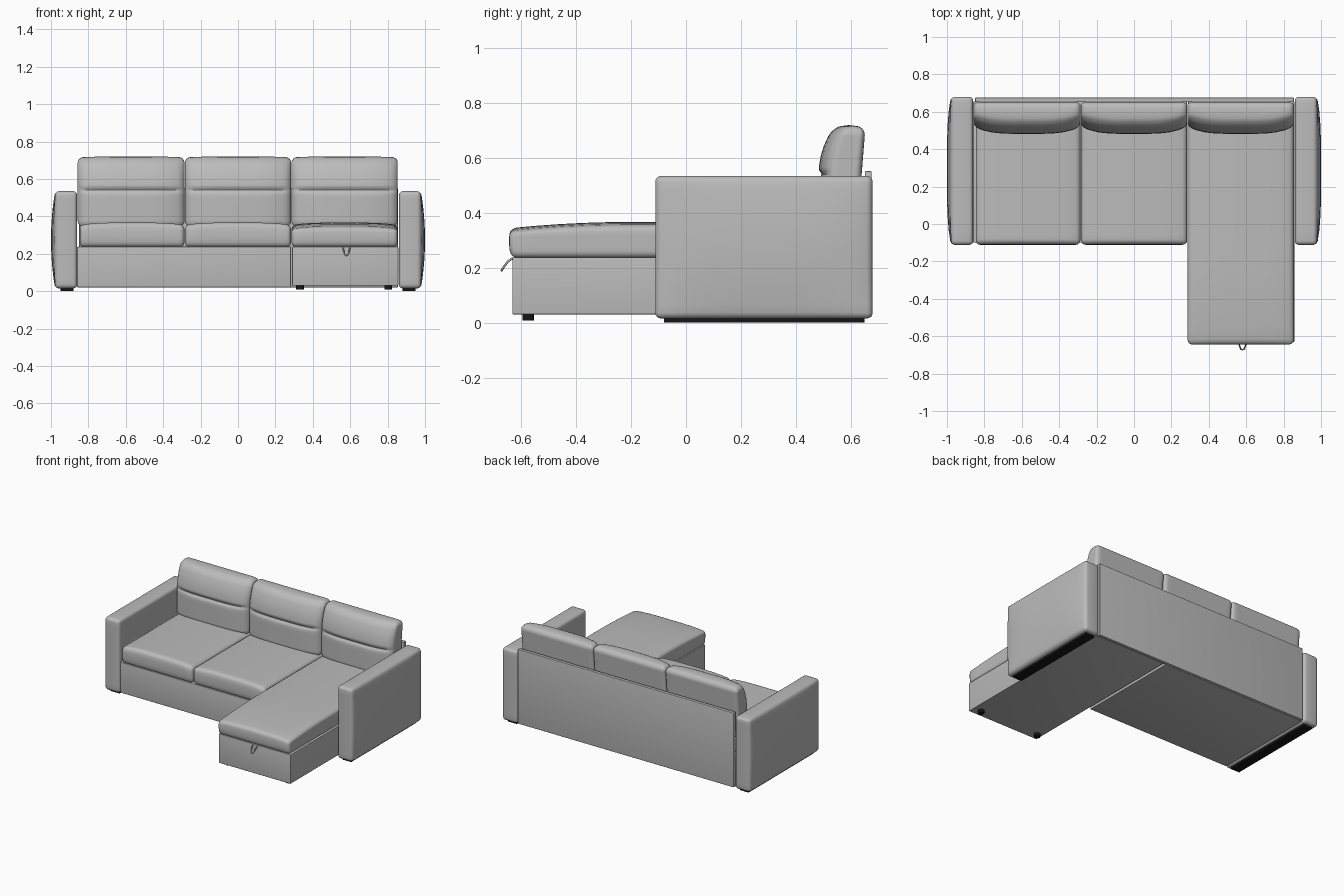
import bpy
import bmesh
import math
from mathutils import Vector

old = bpy.data.objects.get("Cube")
if old:
    bpy.data.objects.remove(old, do_unlink=True)


def material(name, value):
    mat = bpy.data.materials.new(name)
    mat.use_nodes = True
    colour = (value, value, value, 1)
    mat.diffuse_color = colour
    mat.node_tree.nodes["Principled BSDF"].inputs["Base Color"].default_value = colour
    return mat


GREY = material("grey upholstery", 0.5)
BLACK = material("black feet", 0.008)


def soft_box(name, low, high, radius, mat=GREY, cuts=(0, 0, 0), shape=None, extra_z=()):
    """Rounded box, sliced into a grid, with an optional function moving each vertex.
    The function gets the point and its -1..1 position inside the box."""
    low, high = Vector(low), Vector(high)
    centre, half = (low + high) / 2, (high - low) / 2
    bm = bmesh.new()
    bmesh.ops.create_cube(bm, size=2)
    for v in bm.verts:
        v.co = Vector(c + s * h for c, s, h in zip(centre, v.co, half))
    bmesh.ops.bevel(bm, geom=bm.edges[:], offset=radius, segments=4,
                    profile=0.5, affect='EDGES', clamp_overlap=True)
    for axis in range(3):
        normal = Vector((0, 0, 0))
        normal[axis] = 1
        places = [low[axis] + (high[axis] - low[axis]) * (i + 1) / (cuts[axis] + 1)
                  for i in range(cuts[axis])]
        if axis == 2:
            places += extra_z
        for place in places:
            bmesh.ops.bisect_plane(bm, geom=bm.verts[:] + bm.edges[:] + bm.faces[:],
                                   dist=1e-5, plane_co=normal * place, plane_no=normal)
    if shape:
        for v in bm.verts:
            unit = [(v.co[i] - centre[i]) / half[i] for i in range(3)]
            v.co = shape(v.co.copy(), *unit)
    bmesh.ops.recalc_face_normals(bm, faces=bm.faces[:])
    mesh = bpy.data.meshes.new(name)
    bm.to_mesh(mesh)
    bm.free()
    return finish(name, mesh, mat)


def finish(name, data, mat):
    obj = bpy.data.objects.new(name, data)
    bpy.context.collection.objects.link(obj)
    data.materials.append(mat)
    if obj.type == 'MESH':
        bpy.ops.object.select_all(action='DESELECT')
        obj.select_set(True)
        bpy.context.view_layer.objects.active = obj
        bpy.ops.object.shade_smooth_by_angle(angle=math.radians(35))
    return obj


# Arms with a bulging outer face, each on a long black runner
for side, label in ((-1, "right"), (1, "left")):
    def bulge(p, u, v, w):
        outer = max(0, u * side)
        p.x += side * 0.022 * outer * (1 - v ** 4) * (1 - w * w)
        return p
    xs = sorted((side * 0.86, side * 0.978))
    soft_box(label + "_arm", (xs[0], -0.112, 0.015), (xs[1], 0.68, 0.535), 0.022,
             cuts=(0, 9, 9), shape=bulge)
    xs = sorted((side * 0.88, side * 0.95))
    soft_box(label + "_arm_runner", (xs[0], -0.08, 0), (xs[1], 0.65, 0.03), 0.002, BLACK)

# Base frames and back panel
soft_box("sofa_base", (-0.86, -0.1, 0.02), (0.283, 0.655, 0.238), 0.004)
soft_box("chaise_base", (0.29, -0.632, 0.03), (0.857, 0.655, 0.238), 0.004)
soft_box("back_panel", (-0.85, 0.652, 0.02), (0.855, 0.676, 0.552), 0.004)


# Seat cushions: domed top, slightly rounded front
def seat_shape(p, u, v, w):
    top = max(0, w)
    p.z -= top * 0.014 * u ** 4
    p.z -= top * 0.022 * min(1, max(0, (-0.2 - p.y) / 0.44)) ** 2
    if v < 0:
        p.y += 0.008 * w * w * v ** 4
    return p


edges = (-0.848, -0.285, 0.285, 0.855)
names = ("right", "middle", "chaise")
for i, name in enumerate(names):
    front = -0.645 if name == "chaise" else -0.112
    soft_box(name + "_seat_cushion", (edges[i] + 0.002, front, 0.236),
             (edges[i + 1] - 0.002, 0.62, 0.367), 0.024,
             cuts=(9, 13, 2), shape=seat_shape)


# Back cushions: leaning, curved front with a horizontal stitched crease
SEAM = 0.54


def back_shape(p, u, v, w):
    front = (1 - v) / 2
    rise = max(0, p.z - 0.53)
    crease = 0.012 * math.exp(-((p.z - SEAM) / 0.012) ** 2) * (1 - u ** 8)
    p.z -= max(0, w) ** 4 * (0.014 * v * v + 0.004 * u ** 4)
    p.y += front * (1.5 * rise ** 2 + 0.04 * u ** 4 + crease)
    p.y -= (1 - front) * 0.08 * max(0, 0.69 - p.z)
    return p


seam_rows = [SEAM + d * 0.008 for d in range(-3, 4)]
for i, name in enumerate(names):
    left_edge = -0.858 if i == 0 else edges[i]
    soft_box(name + "_back_cushion", (left_edge + 0.001, 0.482, 0.345),
             (edges[i + 1] - 0.001, 0.652, 0.72), 0.03,
             cuts=(11, 3, 9), shape=back_shape, extra_z=seam_rows)

# Small round feet under the chaise
for x, label in ((0.332, "right"), (0.803, "left")):
    bm = bmesh.new()
    bmesh.ops.create_cone(bm, cap_ends=True, segments=20, radius1=0.021,
                          radius2=0.021, depth=0.025)
    bmesh.ops.translate(bm, verts=bm.verts[:], vec=(x, -0.575, 0.021))
    mesh = bpy.data.meshes.new("foot")
    bm.to_mesh(mesh)
    bm.free()
    finish(label + "_chaise_foot", mesh, BLACK)

# Pull strap hanging from the chaise front
strap = bpy.data.curves.new("pull_strap", 'CURVE')
strap.dimensions = '3D'
strap.bevel_depth = 0.004
strap.bevel_resolution = 2
spline = strap.splines.new('POLY')
path = [(-0.018, -0.63, 0.236), (-0.016, -0.65, 0.222), (-0.01, -0.668, 0.197),
        (0, -0.672, 0.19), (0.01, -0.668, 0.197), (0.016, -0.65, 0.222), (0.018, -0.63, 0.236)]
spline.points.add(len(path) - 1)
for point, (x, y, z) in zip(spline.points, path):
    point.co = (0.58 + x, y, z, 1)
finish("pull_strap", strap, GREY)
